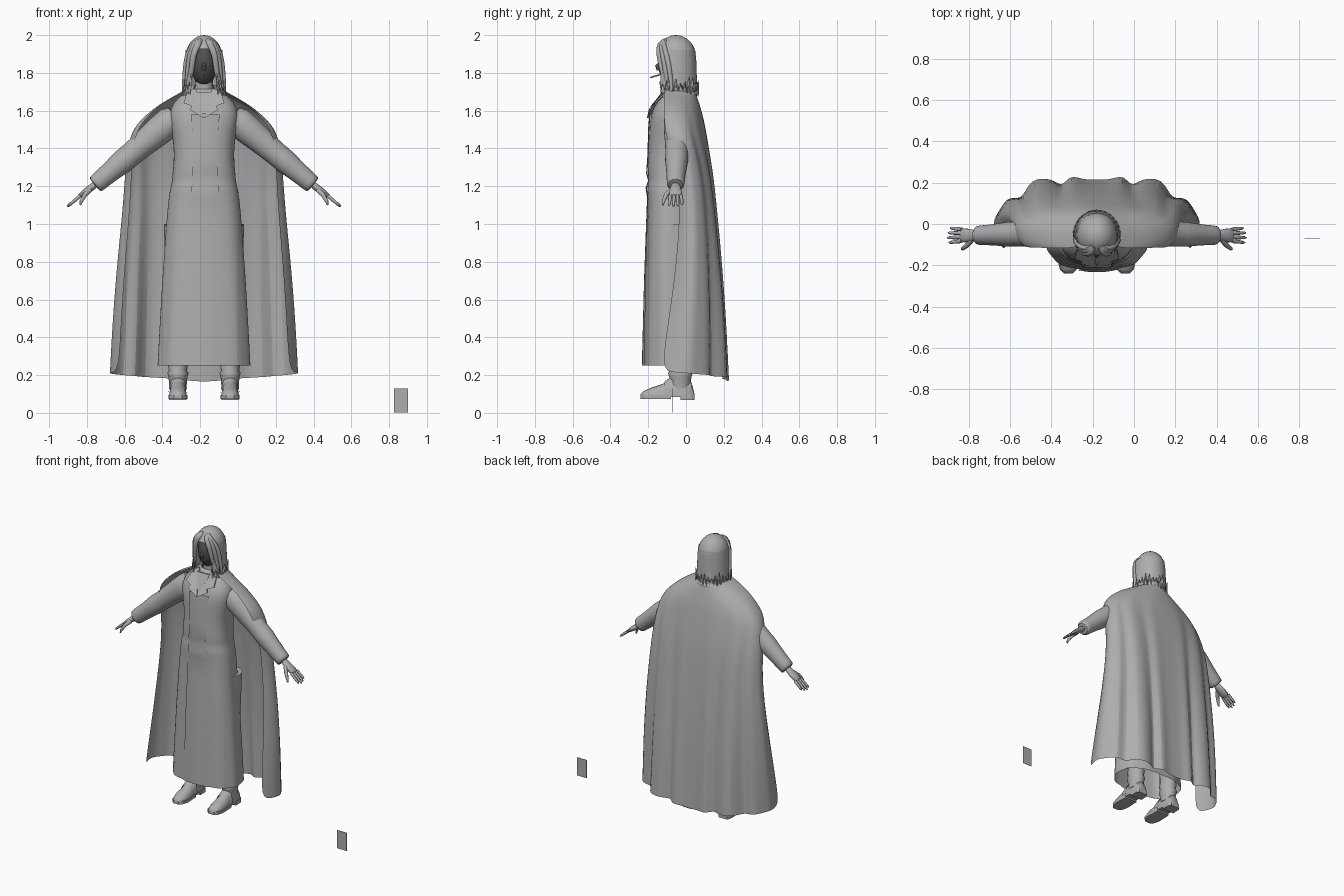
import bpy, bmesh, math
from math import sin, cos, radians, pi
from mathutils import Vector

cube = bpy.data.objects.get("Cube")
if cube:
    bpy.data.objects.remove(cube)

CX = -0.18  # the figure stands left of the middle


def material(name, v):
    m = bpy.data.materials.new(name)
    m.use_nodes = True
    m.diffuse_color = (v, v, v, 1)
    m.node_tree.nodes["Principled BSDF"].inputs["Base Color"].default_value = (v, v, v, 1)
    return m


GREY = material("plain grey", 0.42)
DARK = material("dark grey", 0.08)


def finish(name, bm, mat=GREY, subsurf=0, angle=50, shift=CX):
    bmesh.ops.translate(bm, verts=bm.verts, vec=(shift, 0, 0))
    me = bpy.data.meshes.new(name)
    bm.to_mesh(me)
    bm.free()
    ob = bpy.data.objects.new(name, me)
    bpy.context.collection.objects.link(ob)
    me.materials.append(mat)
    if subsurf:
        ob.modifiers.new("smooth", "SUBSURF").levels = subsurf
    bpy.ops.object.select_all(action="DESELECT")
    ob.select_set(True)
    bpy.context.view_layer.objects.active = ob
    bpy.ops.object.shade_smooth_by_angle(angle=radians(angle))
    return ob


def skin(rows, closed=False, caps=False, flip=False):
    """Joins rows of points into a sheet or tube."""
    bm = bmesh.new()
    vs = [[bm.verts.new(p) for p in r] for r in rows]
    n = len(rows[0])
    for a, b in zip(vs, vs[1:]):
        for i in range(n if closed else n - 1):
            j = (i + 1) % n
            f = (a[i], a[j], b[j], b[i])
            bm.faces.new(f[::-1] if flip else f)
    if caps:
        bm.faces.new(vs[0][::-1])
        bm.faces.new(vs[-1])
    if closed:
        bmesh.ops.recalc_face_normals(bm, faces=bm.faces)
    return bm


def tube(name, path, sides=10, mat=GREY, subsurf=0):
    """path: (point, radius across, radius along y) for each ring."""
    rows = []
    for i, (p, r, ry) in enumerate(path):
        d = Vector(path[min(i + 1, len(path) - 1)][0]) - Vector(path[max(i - 1, 0)][0])
        u = d.cross(Vector((0, 1, 0))).normalized()
        v = u.cross(d).normalized()
        rows.append([Vector(p) + u * r * cos(t) + v * ry * sin(t)
                     for t in (2 * pi * k / sides for k in range(sides))])
    return finish(name, skin(rows, True, True), mat, subsurf)


def ball(name, centre, size, mat=GREY):
    bm = bmesh.new()
    bmesh.ops.create_uvsphere(bm, u_segments=20, v_segments=14, radius=1)
    bmesh.ops.scale(bm, verts=bm.verts, vec=size)
    bmesh.ops.translate(bm, verts=bm.verts, vec=centre)
    return finish(name, bm, mat)


def plate(name, outline, thick=0.008):
    """Thin plate from an outline of points, thickened backwards."""
    return finish(name, skin([outline, [Vector(p) + Vector((0, thick, 0)) for p in outline]], True, True), angle=30)


# Coat: height, half width, front, back
coat = [(0.25, .245, -.225, .07), (0.7, .222, -.215, .06), (1.0, .2, -.205, .05),
        (1.14, .188, -.2, .05), (1.19, .178, -.208, .05), (1.23, .168, -.195, .05), (1.27, .167, -.205, .05),
        (1.37, .155, -.198, .06), (1.5, .172, -.195, .07), (1.58, .19, -.188, .07),
        (1.65, .16, -.155, .06), (1.69, .11, -.12, .045), (1.715, .065, -.095, .03)]


def coat_point(row, a, grow=0.0):
    z, w, f, b = row
    s, c = sin(a), cos(a)
    p = 0.8
    wave = 1 + 0.02 * cos(9 * a) * max(0, 1.2 - z)
    return ((w + grow) * wave * math.copysign(abs(s) ** p, s),
            (f + b) / 2 - ((b - f) / 2 + grow) * wave * math.copysign(abs(c) ** p, c), z)


ring = [2 * pi * i / 40 for i in range(40)]
finish("coat", skin([[coat_point(r, a) for a in ring] for r in coat], True), subsurf=1)
flap = [radians(a) for a in range(-16, 21, 6)]
finish("coat_front_flap", skin([[coat_point(r, a, .006) for a in flap] for r in coat[:10]]))

# Neck, shirt and collar
tube("neck", [((0, -.04, 1.6), .06, .06), ((0, -.045, 1.7), .05, .05), ((0, -.05, 1.8), .046, .05)], 16)
plate("shirt_front", [(-.05, -.13, 1.7), (0, -.197, 1.57), (.05, -.13, 1.7)])
for side, word in ((1, "left"), (-1, "right")):
    pts = [(.045, -.11, 1.72), (.0, -.207, 1.56), (.075, -.197, 1.605), (.065, -.186, 1.625),
           (.108, -.168, 1.64), (.09, -.11, 1.70)]
    plate(word + "_lapel", [(x * side, y, z) for x, y, z in pts])
collar = [radians(a) for a in range(40, 321, 20)]
finish("collar", skin([[(r * sin(a), -.04 - r * cos(a), z) for a in collar]
                       for r, z in ((.06, 1.73), (.075, 1.735), (.11, 1.685))]))
# Neck cord
cord = [(.055 * cos(t), -.05 - .085 * abs(sin(t)), 1.70 - .06 * sin(t)) for t in (pi * i / 10 for i in range(11))]
tube("neck_cord", [(p, .006, .006) for p in cord], 6)

# Cape: hem shape from the back middle round to the front edge
hem = [(0, .215), (.07, .215), (.13, .24), (.17, .175), (.21, .22), (.325, .225),
       (.36, .11), (.43, .14), (.475, .06), (.505, .015), (.49, -.06), (.45, -.135)]
# half width, front, back, back height, side height, fold strength
cape = [(.07, -.1, .04, 1.72, 1.73, 0), (.14, -.12, .06, 1.675, 1.69, 0), (.25, -.115, .085, 1.59, 1.635, .0),
        (.34, -.115, .10, 1.53, 1.555, .1), (.40, -.11, .115, 1.45, 1.475, .25), (.42, -.05, .145, 1.28, 1.3, .5),
        (.435, -.03, .165, 1.08, 1.08, .7), (.465, -.05, .19, .8, .8, .85),
        (.49, -.09, .21, .5, .5, 1), (.505, -.135, .225, .165, .22, 1)]


def cape_row(row):
    w, f, b, zb, zs, k = row
    out = []
    for i, (hx, hy) in enumerate(hem):
        a = radians(112) * i / (len(hem) - 1)
        mid = f + (b - f) * .35
        ex = w * sin(a)
        ey = mid + (b - mid) * cos(a) if a < pi / 2 else mid + (f - mid) * sin((a - pi / 2) * 4.09)
        fx = hx / .505 * w
        fy = f + (hy + .135) / .36 * (b - f)
        t = i / (len(hem) - 1)
        out.append((ex + (fx - ex) * k, ey + (fy - ey) * k, zb + (zs - zb) * t))
    return [(-x, y, z) for x, y, z in out[:0:-1]] + out


finish("cape", skin([cape_row(r) for r in cape]), subsurf=2, angle=60)


def stretch(a, b, t):
    return Vector(a).lerp(Vector(b), t)


for s, word in ((1, "left"), (-1, "right")):
    # Sleeve and cuff
    top, end = (s * .13, -.04, 1.585), (s * .58, -.055, 1.205)
    rings = [(0, .085), (.2, .082), (.4, .07), (.6, .063), (.63, .068), (.8, .056), (.97, .05), (1, .052)]
    tube(word + "_sleeve", [(stretch(top, end, t), r, r * .95) for t, r in rings], 16, subsurf=1)
    # Hand
    palm = [(.57, 1.213, .02, .025), (.60, 1.19, .02, .028), (.635, 1.165, .018, .038), (.665, 1.143, .012, .036)]
    tube(word + "_palm", [((s * x, -.055, z), r, ry) for x, z, r, ry in palm], 10, subsurf=1)
    for i, size in enumerate((.9, 1, .95, .8)):
        y = -.083 + .019 * i
        start = Vector((s * .655, y, 1.15))
        way = Vector((s * .068, (i - 1.5) * .005, -.058)) * size
        tube(f"{word}_finger_{i + 1}", [(start + way * t, r, r) for t, r in ((0, .0095), (.5, .009), (.9, .007), (1.02, .003))], 8)
    tube(word + "_thumb", [((s * .605, -.075, 1.18), .014, .014), ((s * .63, -.105, 1.155), .012, .012),
                           ((s * .65, -.12, 1.12), .009, .009), ((s * .655, -.122, 1.1), .004, .004)], 8)
    # Leg, boot and strap
    x = s * .138
    leg = [(.13, .045), (.19, .05), (.21, .056), (.225, .048), (.26, .054), (.28, .05), (.6, .06), (1.0, .075)]
    tube(word + "_leg", [((x, -.03, z), r, r * 1.2) for z, r in leg], 14)
    shoe = [(.045, .03, .1), (.03, .04, .16), (-.03, .043, .2), (-.08, .044, .185), (-.12, .046, .155),
            (-.18, .048, .135), (-.22, .038, .118), (-.24, .018, .1)]
    rows = []
    for y, w, h in shoe:
        rows.append([(x + w * cos(t), y, .085 + (h - .085) * max(0, sin(t)) ** .8 if sin(t) > 0 else .085)
                     for t in (2 * pi * k / 16 for k in range(16))])
    finish(word + "_shoe", skin(rows, True, True))
    for part, pick, z0 in (("heel", shoe[:3], .068), ("sole", shoe[3:], .074)):
        outline = [(x + w + .003, y) for y, w, h in pick] + [(x - w - .003, y) for y, w, h in pick[::-1]]
        finish(f"{word}_{part}", skin([[(px, py, z) for px, py in outline] for z in (z0, .095)], True, True), angle=30)
    strap = [pi * k / 10 for k in range(11)]
    finish(word + "_strap", skin([[(x + .05 * cos(t), y, .1 + h * sin(t)) for t in strap]
                                  for y, h in ((-.115, .065), (-.07, .098))]))

# Head
ball("face", (0, -.06, 1.845), (.068, .088, .115), DARK)
tube("nose", [((0, -.135, 1.86), .006, .006), ((0, -.15, 1.835), .012, .014), ((0, -.145, 1.815), .01, .01)], 8, DARK)
tube("mouth_stick", [((0, -.14, 1.79), .004, .004), ((-.012, -.19, 1.775), .004, .004)], 6)
# Hair cap and hanging layers with jagged tips
bm = bmesh.new()
bmesh.ops.create_uvsphere(bm, u_segments=28, v_segments=16, radius=1)
low = [v for v in bm.verts if v.co.z < 0.1 or (v.co.y < -.7 and v.co.z < .3)]
bmesh.ops.delete(bm, geom=low, context="VERTS")
bmesh.ops.scale(bm, verts=bm.verts, vec=(.098, .107, .12))
bmesh.ops.translate(bm, verts=bm.verts, vec=(0, -.053, 1.88))
finish("hair_cap", bm)
for layer, (grow, tip, phase) in enumerate(((0, 1.64, 0), (-.006, 1.665, 1), (.005, 1.69, 1))):
    spans = [radians(42 + 276 * i / 46) for i in range(47)]
    rows = []
    for z, r in ((1.92, .94), (1.86, 1.0), (1.78, 1.02), (1.73, 1.06), (tip, 1.12)):
        row = []
        for i, a in enumerate(spans):
            up = .075 if z == tip and (i + phase) % 2 else 0
            up += .02 * sin(i * 2.4) if z == tip else 0
            row.append(((.098 + grow) * r * sin(a), -.053 - (.103 + grow) * r * cos(a), z + up))
        rows.append(row)
    finish(f"hair_layer_{layer + 1}", skin(rows, flip=True))
# Front locks sweeping from the parting
for s, word in ((1, "left"), (-1, "right")):
    for n, (out, drop) in enumerate(((.066, 1.74), (.085, 1.66), (.1, 1.65))):
        lock = [((s * .012, -.1, 1.98), .012, .012), ((s * (.03 + .01 * n), -.145 + .01 * n, 1.955), .02, .016),
                ((s * out * .9, -.145 + .022 * n, 1.9), .018, .016), ((s * out, -.125 + .02 * n, 1.8), .015, .014),
                ((s * (out + .008), -.115 + .02 * n, (1.8 + drop) / 2), .011, .011),
                ((s * (out + .012), -.12 + .02 * n, drop), .002, .002)]
        tube(f"{word}_lock_{n + 1}", lock, 8, subsurf=1)

# Loose card beside the figure
bm = bmesh.new()
bmesh.ops.create_cube(bm, size=1)
bmesh.ops.scale(bm, verts=bm.verts, vec=(.074, .002, .128))
bmesh.ops.translate(bm, verts=bm.verts, vec=(.863, -.07, .066))
finish("card", bm, shift=0)
